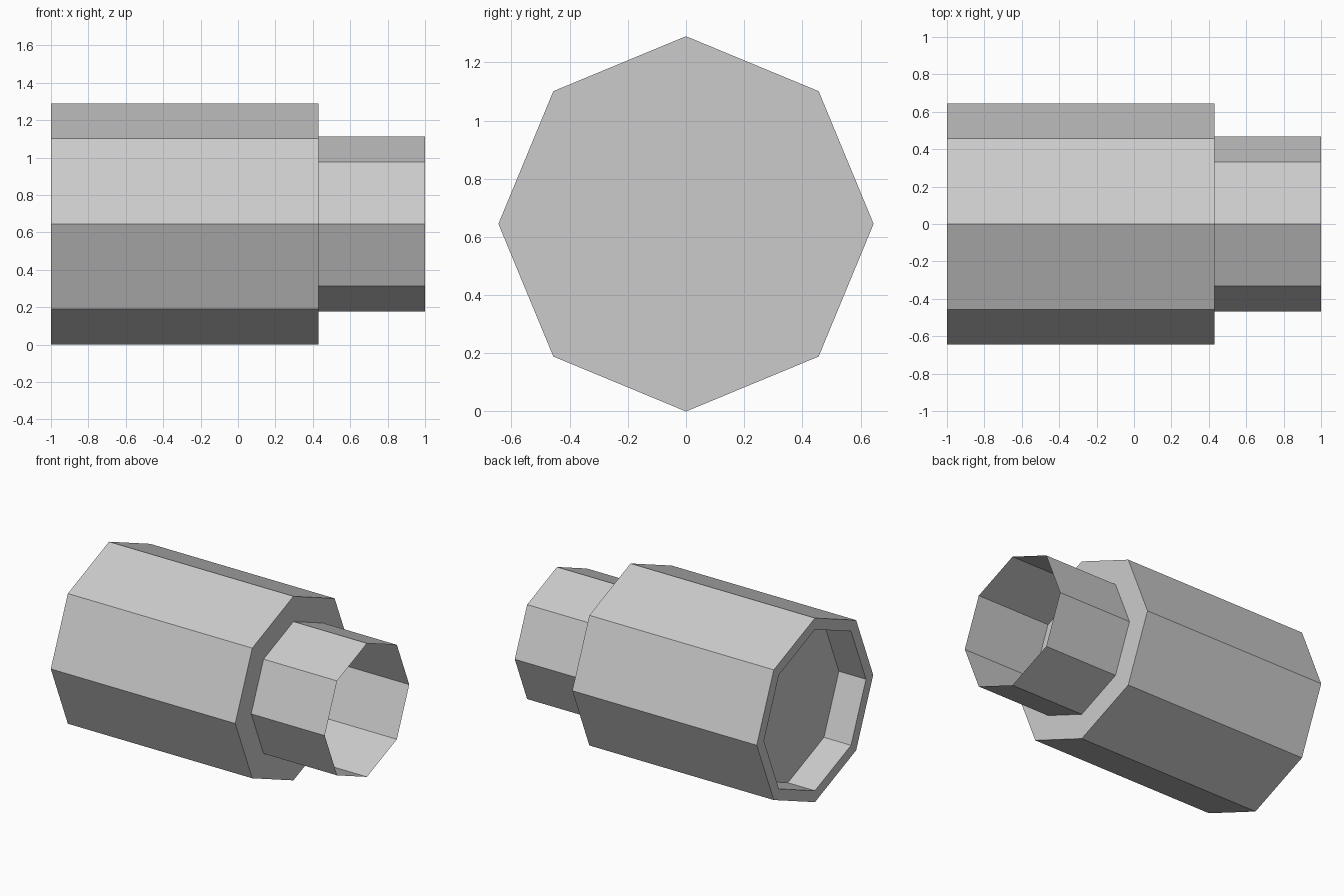
import bpy, bmesh, math

if "Cube" in bpy.data.objects:
    bpy.data.objects.remove(bpy.data.objects["Cube"])

R_BODY, R_RECESS, R_SPOUT = 0.645, 0.565, 0.468
X_BACK, X_FLOOR, X_STEP, X_FRONT = -1.0, -0.79, 0.43, 1.0
SIDES = 8

grey = bpy.data.materials.new("grey")
grey.diffuse_color = (0.6, 0.6, 0.6, 1)
grey.use_nodes = True
grey.node_tree.nodes["Principled BSDF"].inputs["Base Color"].default_value = grey.diffuse_color


def ring(bm, x, radius):
    """Octagon around the x axis, one corner pointing straight up."""
    return [bm.verts.new((x, radius * math.sin(2 * math.pi * i / SIDES),
                          R_BODY + radius * math.cos(2 * math.pi * i / SIDES)))
            for i in range(SIDES)]


def lathe(name, profile, cap_start=False, cap_end=False):
    """Flat-faced octagonal shell through (x, radius) stations."""
    bm = bmesh.new()
    rings = [ring(bm, x, r) for x, r in profile]
    for a, b in zip(rings, rings[1:]):
        for i in range(SIDES):
            j = (i + 1) % SIDES
            bm.faces.new((a[i], a[j], b[j], b[i]))
    if cap_start:
        bm.faces.new(rings[0][::-1])
    if cap_end:
        bm.faces.new(rings[-1])
    bmesh.ops.recalc_face_normals(bm, faces=bm.faces)
    mesh = bpy.data.meshes.new(name)
    bm.to_mesh(mesh)
    bm.free()
    mesh.materials.append(grey)
    obj = bpy.data.objects.new(name, mesh)
    bpy.context.collection.objects.link(obj)
    return obj


# Main barrel: recessed back end, closed front face
lathe("barrel", [(X_FLOOR, R_RECESS), (X_BACK, R_RECESS),
                 (X_BACK, R_BODY), (X_STEP, R_BODY)],
      cap_start=True, cap_end=True)

# Thin-walled open spout on the front face
lathe("spout", [(X_STEP, R_SPOUT), (X_FRONT, R_SPOUT)])
